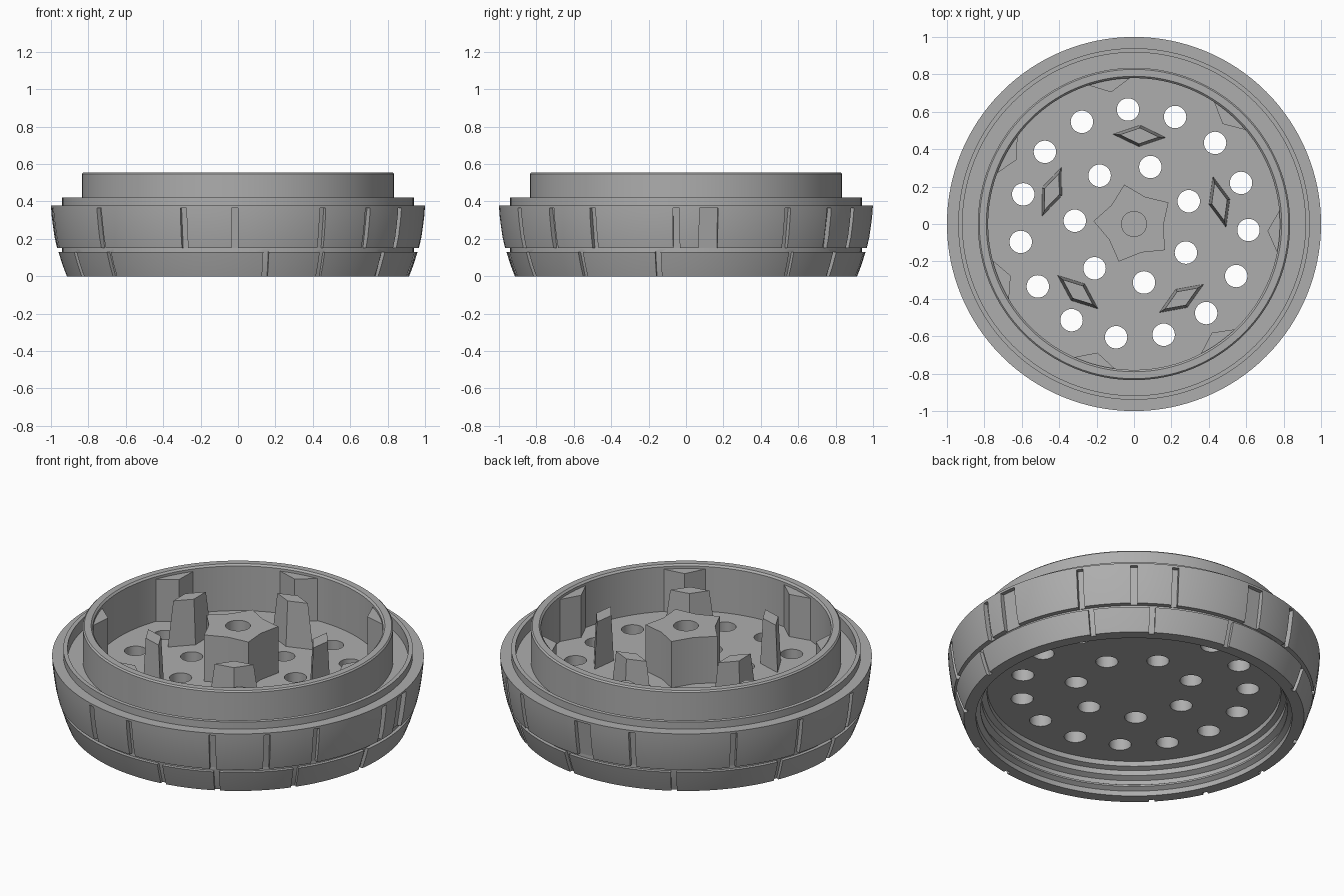
import bpy, bmesh, math
from mathutils import Matrix, Vector

if "Cube" in bpy.data.objects:
    bpy.data.objects.remove(bpy.data.objects["Cube"], do_unlink=True)

# One matte grey for the whole model
grey = bpy.data.materials.new("matte_grey")
grey.use_nodes = True
grey.diffuse_color = (0.42, 0.42, 0.42, 1)
grey.node_tree.nodes["Principled BSDF"].inputs["Base Color"].default_value = (0.42, 0.42, 0.42, 1)

FLOOR, UNDER, TOP = 0.28, 0.18, 0.555


def polar(r, deg, z=0.0):
    a = math.radians(deg)
    return Vector((r * math.cos(a), r * math.sin(a), z))


def finish(name, bm):
    bmesh.ops.recalc_face_normals(bm, faces=bm.faces)
    me = bpy.data.meshes.new(name)
    bm.to_mesh(me)
    bm.free()
    me.materials.append(grey)
    ob = bpy.data.objects.new(name, me)
    bpy.context.collection.objects.link(ob)
    return ob


def lathe(name, profile, seg=128):
    """Revolve a profile whose two ends lie on the axis."""
    bm = bmesh.new()
    rings = [[bm.verts.new(polar(r, 360 * i / seg, z)) for i in range(seg)] for r, z in profile]
    for a, b in zip(rings, rings[1:]):
        for i in range(seg):
            j = (i + 1) % seg
            bm.faces.new((a[i], a[j], b[j], b[i]))
    bm.faces.new(rings[0])
    bm.faces.new(rings[-1])
    return finish(name, bm)


def prism(bm, low, high):
    """Join two matching outlines into a closed solid."""
    a, b = [[bm.verts.new(p) for p in loop] for loop in (low, high)]
    bm.faces.new(a)
    bm.faces.new(b)
    for i in range(len(a)):
        j = (i + 1) % len(a)
        bm.faces.new((a[i], a[j], b[j], b[i]))


def cylinder(bm, centre, r, z0, z1, seg=32):
    loops = [[centre + polar(r, 360 * i / seg, z) for i in range(seg)] for z in (z0, z1)]
    prism(bm, *loops)


def slot(bm, deg, r0, z0, r1, z1, width):
    """Upright slanted cutter whose inner face runs from (r0, z0) to (r1, z1)."""
    rot = Matrix.Rotation(math.radians(deg), 3, 'Z')
    w = width / 2
    loops = [[rot @ Vector((r + dx, dy, z)) for dx, dy in ((0, -w), (0.15, -w), (0.15, w), (0, w))]
             for r, z in ((r0, z0), (r1, z1))]
    prism(bm, *loops)


def carve(target, bm):
    cutter = finish("cutter", bm)
    cutter.hide_render = True
    mod = target.modifiers.new("carve", 'BOOLEAN')
    mod.operation = 'DIFFERENCE'
    mod.solver = 'EXACT'
    mod.object = cutter
    bpy.context.view_layer.objects.active = target
    bpy.ops.object.modifier_apply(modifier=mod.name)
    bpy.data.objects.remove(cutter, do_unlink=True)


def smooth(ob):
    bpy.ops.object.select_all(action='DESELECT')
    ob.select_set(True)
    bpy.context.view_layer.objects.active = ob
    bpy.ops.object.shade_smooth_by_angle(angle=math.radians(25))


# Round body: threaded recess, outer wall, channel, raised wall, bowl floor
body = lathe("body", [
    (0.001, UNDER), (0.79, UNDER), (0.79, 0.15), (0.82, 0.14), (0.82, 0.11),
    (0.85, 0.095), (0.85, 0.07), (0.825, 0.055), (0.825, 0.045), (0.85, 0.03), (0.85, 0),
    (0.915, 0), (0.938, 0.06), (0.96, 0.13), (0.94, 0.13), (0.94, 0.15),
    (0.967, 0.15), (0.981, 0.21), (0.991, 0.28), (0.997, 0.33), (1, 0.378),
    (0.94, 0.378), (0.94, 0.42), (0.917, 0.42), (0.917, 0.35), (0.835, 0.35),
    (0.835, 0.547), (0.827, TOP), (0.79, TOP), (0.78, 0.545), (0.78, FLOOR), (0.001, FLOOR)])

# Sieve holes in two rings
cut = bmesh.new()
for count, radius, start in ((15, 0.613, 93), (7, 0.317, 74)):
    for i in range(count):
        cylinder(cut, polar(radius, start + 360 * i / count), 0.06, 0.1, 0.4)
carve(body, cut)

# Grip slots in the lower and upper bands
cut = bmesh.new()
for deg in (-155, -136, -81, -62, -36, -9, 36, 56, 83, 121, 157, 181):
    slot(cut, deg, 0.893, -0.01, 0.942, 0.14, 0.03)
for deg in (-172, -138, -107, -91, -63, -46, -30, -3, 33, 50, 63, 108, 140, 163):
    slot(cut, deg, 0.942, 0.14, 0.975, 0.365, 0.035)
for deg in (7, 91):
    slot(cut, deg, 0.942, 0.14, 0.975, 0.365, 0.1)
carve(body, cut)
smooth(body)

# Central star post with a blind hole
bm = bmesh.new()
star = [polar((0.217, 0.157)[i % 2], 104 + 36 * i) for i in range(10)]
prism(bm, [p + Vector((0, 0, FLOOR - 0.02)) for p in star], [p + Vector((0, 0, TOP)) for p in star])
post = finish("star_post", bm)
cut = bmesh.new()
cylinder(cut, Vector(), 0.067, 0.33, 0.7)
carve(post, cut)
smooth(post)


def diamond(deg, tang, rad, z):
    rot = Matrix.Rotation(math.radians(deg), 3, 'Z')
    return [rot @ Vector((0.472 + x, y, z)) for x, y in ((rad, 0), (0, tang), (-rad, 0), (0, -tang))]


# Five tapered diamond pins
for i in range(5):
    deg = 86.5 + 72 * i
    bm = bmesh.new()
    prism(bm, diamond(deg, 0.142, 0.058, FLOOR - 0.01), diamond(deg, 0.105, 0.043, 0.545))
    finish(f"diamond_pin_{i + 1}", bm)

# Seven pointed teeth along the inside of the raised wall
for i in range(7):
    rot = Matrix.Rotation(math.radians(-3 + 360 * i / 7), 3, 'Z')
    outline = ((0.715, 0), (0.772, 0.112), (0.8, 0.1), (0.8, -0.1), (0.772, -0.112))
    bm = bmesh.new()
    prism(bm, *[[rot @ Vector((x, y, z)) for x, y in outline] for z in (FLOOR - 0.01, 0.53)])
    finish(f"wall_tooth_{i + 1}", bm)
